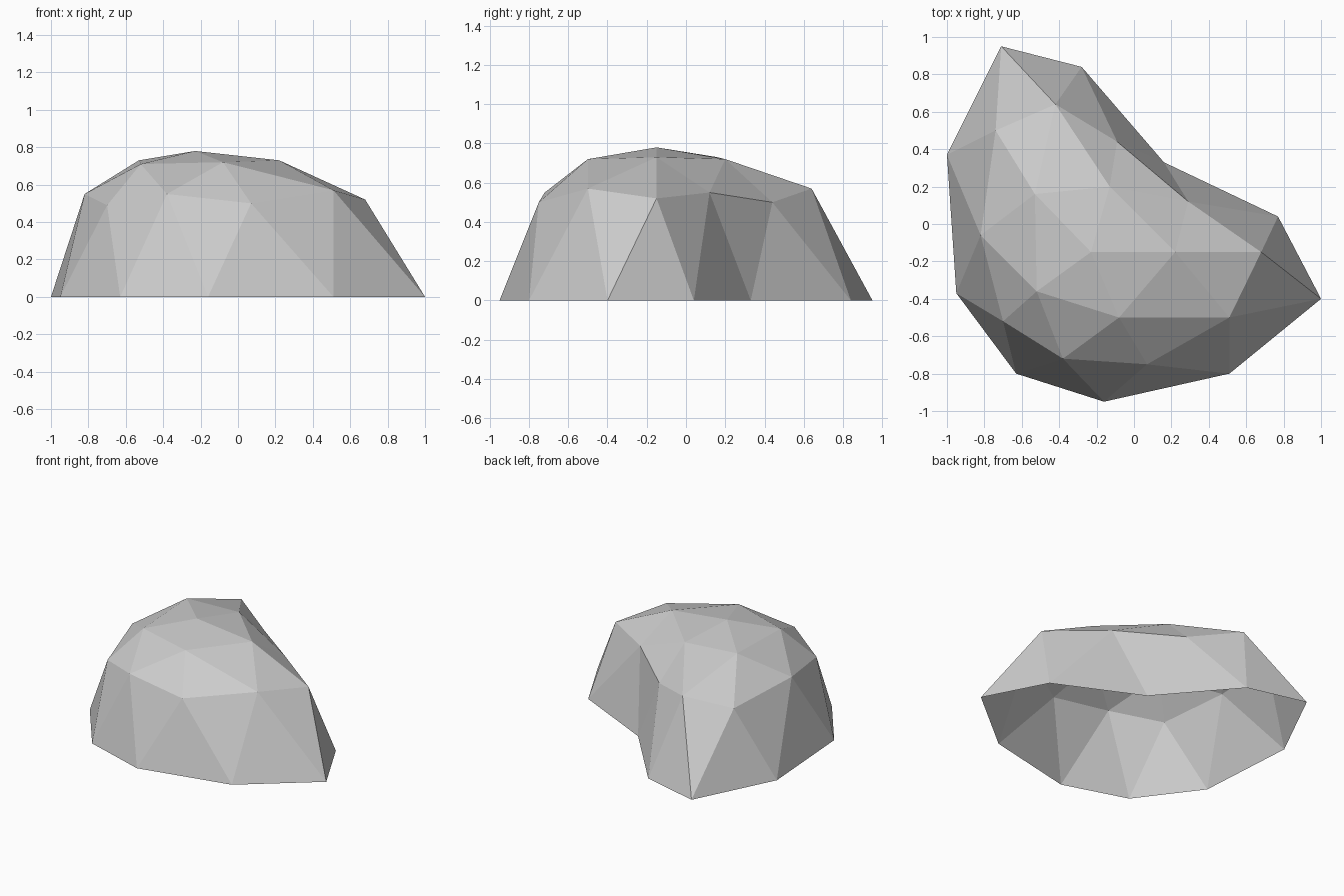
import bpy
import bmesh

default_cube = bpy.data.objects.get("Cube")
if default_cube:
    bpy.data.objects.remove(default_cube, do_unlink=True)

# Plain stone colour
stone = bpy.data.materials.new("stone_grey")
stone.use_nodes = True
stone.diffuse_color = (0.6, 0.6, 0.6, 1)
stone.node_tree.nodes["Principled BSDF"].inputs["Base Color"].default_value = stone.diffuse_color

# Rings of the boulder, each running clockwise seen from above
ground_outline = [(-.71, .95), (-.28, .84), (.16, .33), (.77, .04), (1, -.4),
                  (.51, -.8), (-.16, -.95), (-.63, -.8), (-.95, -.37), (-1, .37)]
shoulder_outline = [(-.42, .64, .57), (-.09, .44, .5), (.29, .12, .55), (.68, -.15, .52),
                    (.51, -.5, .57), (.07, -.75, .5), (-.38, -.72, .55), (-.7, -.52, .49),
                    (-.82, -.06, .55), (-.74, .5, .51)]
crown_outline = [(-.13, .2, .72), (.22, -.15, .73), (-.08, -.5, .72),
                 (-.52, -.36, .71), (-.53, .16, .73)]
peak_point = (-.23, -.15, .78)

bm = bmesh.new()


def add_ring(points):
    return [bm.verts.new(point) for point in points]


ground = add_ring([(x, y, 0) for x, y in ground_outline])
shoulder = add_ring(shoulder_outline)
crown = add_ring(crown_outline)
peak = bm.verts.new(peak_point)

# Steep sides: a zigzag band of triangles, open underneath
count = len(ground)
for i in range(count):
    after = (i + 1) % count
    bm.faces.new((ground[i], shoulder[i], ground[after]))
    bm.faces.new((shoulder[i], shoulder[after], ground[after]))

# Upper slopes and cap: each crown corner spans two shoulder edges
for k in range(len(crown)):
    here, following = crown[k], crown[(k + 1) % len(crown)]
    start = shoulder[2 * k]
    middle = shoulder[2 * k + 1]
    end = shoulder[(2 * k + 2) % count]
    bm.faces.new((start, here, middle))
    bm.faces.new((middle, here, end))
    bm.faces.new((here, following, end))
    bm.faces.new((here, peak, following))

bmesh.ops.recalc_face_normals(bm, faces=bm.faces)
# Keep the open shell facing outward
bm.normal_update()
if peak.link_faces[0].normal.z < 0:
    bmesh.ops.reverse_faces(bm, faces=bm.faces)

mesh = bpy.data.meshes.new("boulder")
bm.to_mesh(mesh)
bm.free()
mesh.materials.append(stone)
boulder = bpy.data.objects.new("boulder", mesh)
bpy.context.collection.objects.link(boulder)
